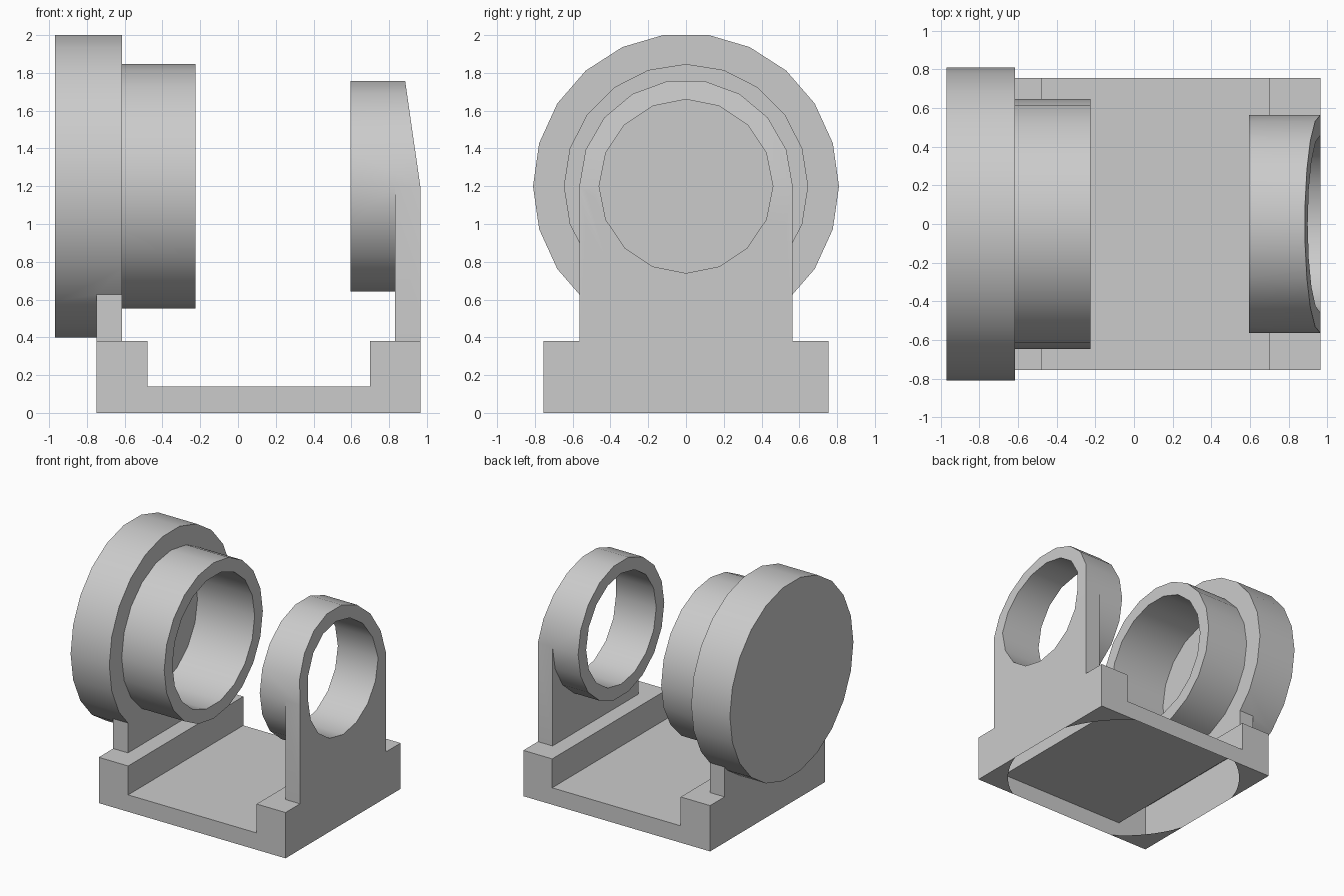
import bpy, bmesh, math
from mathutils import Matrix, Vector

if "Cube" in bpy.data.objects:
    bpy.data.objects.remove(bpy.data.objects["Cube"])

AXIS_Z = 1.2               # height of the shared ring axis
HALF_DEPTH = 0.755         # base half size in y
PLATE_HALF = 0.565         # half width of the upright plates

grey = bpy.data.materials.new("light_grey")
grey.use_nodes = True
colour = (0.6, 0.6, 0.6, 1)
grey.diffuse_color = colour
grey.node_tree.nodes["Principled BSDF"].inputs["Base Color"].default_value = colour


def add_object(name, bm):
    mesh = bpy.data.meshes.new(name)
    bm.to_mesh(mesh)
    bm.free()
    mesh.materials.append(grey)
    obj = bpy.data.objects.new(name, mesh)
    bpy.context.collection.objects.link(obj)
    return obj


def disc(name, x0, x1, radius, sides, turn=0.0):
    """Cylinder lying along x, with its first corner turned from +y."""
    bm = bmesh.new()
    bmesh.ops.create_cone(bm, cap_ends=True, segments=sides, radius1=radius,
                          radius2=radius, depth=x1 - x0)
    first = min(bm.verts, key=lambda v: (round(abs(math.atan2(v.co.y, v.co.x)), 4), v.co.z))
    offset = math.atan2(first.co.y, first.co.x)
    bm.transform(Matrix.Translation(((x0 + x1) / 2, 0, AXIS_Z))
                 @ Matrix(((0, 0, 1, 0), (1, 0, 0, 0), (0, 1, 0, 0), (0, 0, 0, 1)))
                 @ Matrix.Rotation(turn - offset, 4, 'Z'))
    return add_object(name, bm)


def plate(name, x0, x1, z0, z1):
    bm = bmesh.new()
    bmesh.ops.create_cube(bm, size=1)
    bm.transform(Matrix.Translation(((x0 + x1) / 2, 0, (z0 + z1) / 2))
                 @ Matrix.Diagonal((x1 - x0, 2 * PLATE_HALF, z1 - z0, 1)))
    return add_object(name, bm)


def combine(target, other, operation):
    """Boolean the other part into the target, then drop it."""
    mod = target.modifiers.new("combine", 'BOOLEAN')
    mod.operation = operation
    mod.solver = 'EXACT'
    mod.object = other
    bpy.context.view_layer.update()
    graph = bpy.context.evaluated_depsgraph_get()
    mesh = bpy.data.meshes.new_from_object(target.evaluated_get(graph))
    target.modifiers.clear()
    target.data = mesh
    bpy.data.objects.remove(other)


# Base: a hollow channel with end ledges, open underneath except at the corners
X0, X1 = -0.75, 0.965
profile = [(X0, 0), (X0, 0.38), (-0.48, 0.38), (-0.48, 0.14),
           (0.70, 0.14), (0.70, 0.38), (X1, 0.38), (X1, 0)]
bm = bmesh.new()
front = [bm.verts.new((x, -HALF_DEPTH, z)) for x, z in profile]
back = [bm.verts.new((x, HALF_DEPTH, z)) for x, z in profile]
bm.faces.new(front)
bm.faces.new(back[::-1])
for i in range(len(profile) - 1):
    bm.faces.new((front[i], back[i], back[i + 1], front[i + 1]))

# Bottom corner gussets left around a large round opening
centre, half, radius, steps = (X0 + X1) / 2, (X1 - X0) / 2, 0.91, 8
start, end = math.acos(half / radius), math.asin(HALF_DEPTH / radius)
for sx in (-1, 1):
    for sy in (-1, 1):
        points = [(half, HALF_DEPTH)]
        for i in range(steps + 1):
            a = end + (start - end) * i / steps
            points.append((radius * math.cos(a), radius * math.sin(a)))
        loop = [bm.verts.new((centre + sx * x, sy * y, 0)) for x, y in points]
        face = bm.faces.new(loop)
        face.normal_update()
        if face.normal.z > 0:
            face.normal_flip()
base = add_object("base_channel", bm)

# Closed housing: wide end cap, narrower tube, foot plate and blind bore
housing = disc("capped_housing", -0.97, -0.615, 0.81, 22)
combine(housing, plate("housing_foot", X0, -0.615, 0.38, 0.9), 'UNION')
combine(housing, disc("housing_tube", -0.7, -0.225, 0.647, 20), 'UNION')
combine(housing, disc("housing_bore", -0.75, 0, 0.54, 18), 'DIFFERENCE')

# Open ring holder: ring on an upright plate, bored through
holder = disc("ring_holder", 0.595, X1, PLATE_HALF, 18)
combine(holder, plate("holder_plate", 0.83, X1, 0.38, AXIS_Z), 'UNION')
combine(holder, disc("holder_bore", 0.4, 1.2, 0.46, 16), 'DIFFERENCE')

# Lean the upper outside face of the ring inwards
bm = bmesh.new()
bm.from_mesh(holder.data)
cut = bmesh.ops.bisect_plane(bm, geom=bm.verts[:] + bm.edges[:] + bm.faces[:],
                             dist=1e-5, plane_co=Vector((X1, 0, AXIS_Z)),
                             plane_no=Vector((0.557, 0, 0.08)).normalized(),
                             clear_outer=True)
bmesh.ops.holes_fill(bm, edges=[e for e in bm.edges if e.is_boundary], sides=0)
bmesh.ops.recalc_face_normals(bm, faces=bm.faces[:])
bm.to_mesh(holder.data)
bm.free()

# Smooth the round walls, keep the rims crisp
bpy.ops.object.select_all(action='DESELECT')
for obj in (housing, holder):
    obj.select_set(True)
    bpy.context.view_layer.objects.active = obj
bpy.ops.object.shade_smooth_by_angle(angle=math.radians(30))
